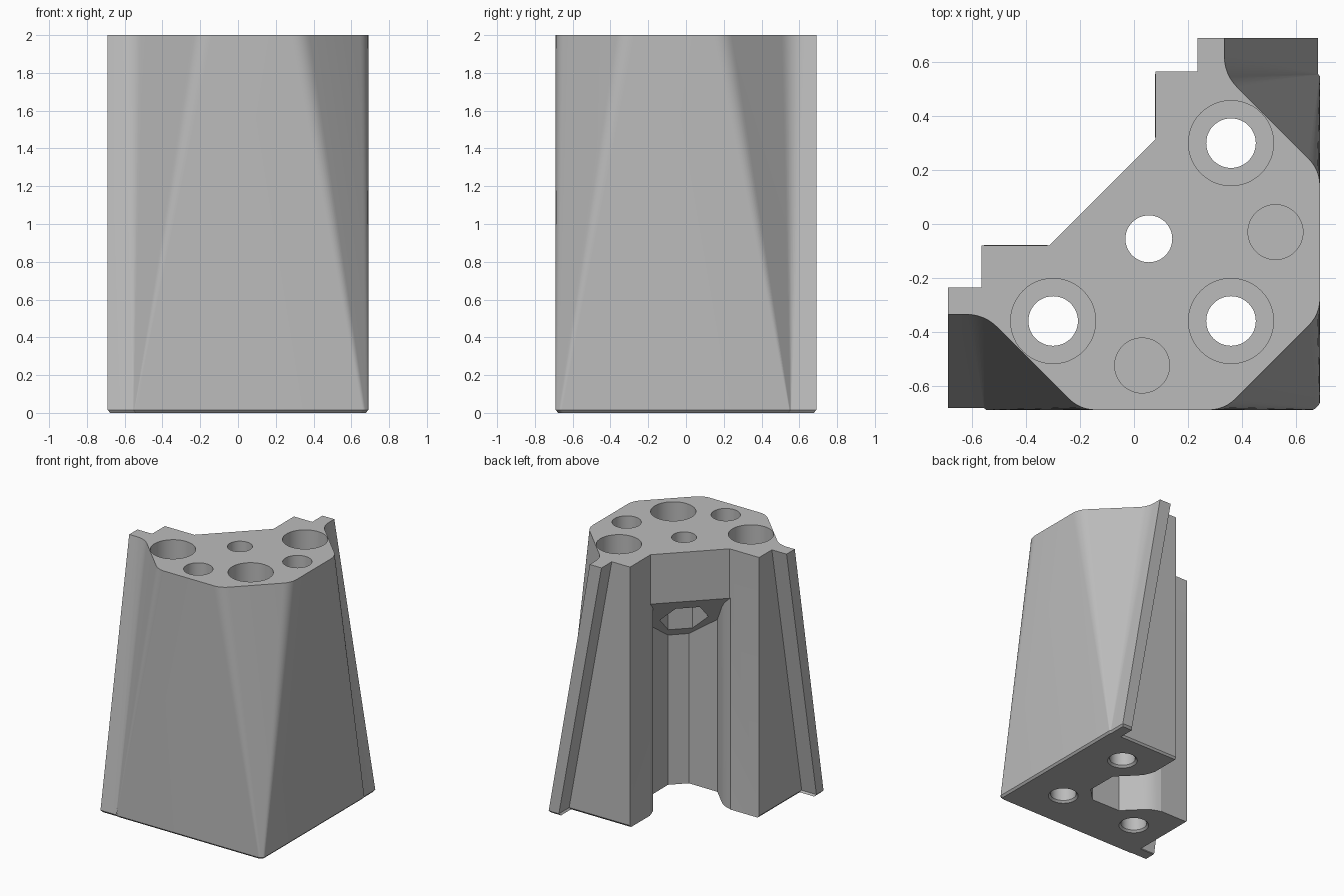
import bpy, bmesh, math
from mathutils import Vector

cube = bpy.data.objects.get("Cube")
if cube:
    bpy.data.objects.remove(cube, do_unlink=True)

grey = bpy.data.materials.new("plain grey")
grey.use_nodes = True
colour = (0.5, 0.5, 0.5, 1)
grey.diffuse_color = colour
grey.node_tree.nodes["Principled BSDF"].inputs["Base Color"].default_value = colour

HEIGHT = 2.0


def loft(name, rings):
    """Skin a stack of equal-length rings and cap both ends."""
    bm = bmesh.new()
    rows = [[bm.verts.new(p) for p in ring] for ring in rings]
    n = len(rows[0])
    for low, high in zip(rows, rows[1:]):
        for i in range(n):
            j = (i + 1) % n
            bm.faces.new((low[i], low[j], high[j], high[i]))
    bm.faces.new(rows[0][::-1])
    bm.faces.new(rows[-1])
    bmesh.ops.recalc_face_normals(bm, faces=bm.faces)
    mesh = bpy.data.meshes.new(name)
    bm.to_mesh(mesh)
    bm.free()
    mesh.materials.append(grey)
    ob = bpy.data.objects.new(name, mesh)
    bpy.context.collection.objects.link(ob)
    return ob


def lathe(name, x, y, profile, sides=48, turn=0.0):
    """Round (or hexagonal) cutter from (radius, height) pairs."""
    angles = [turn + math.tau * i / sides for i in range(sides)]
    return loft(name, [[(x + r * math.cos(a), y + r * math.sin(a), z) for a in angles]
                       for r, z in profile])


def rounded(corners, steps=6):
    """Outline from (x, y, rounding length) corners."""
    out = []
    for i, (x, y, length) in enumerate(corners):
        p = Vector((x, y))
        if not length:
            out.append(p)
            continue
        before = Vector(corners[i - 1][:2]) - p
        after = Vector(corners[(i + 1) % len(corners)][:2]) - p
        a, b = p + before.normalized() * length, p + after.normalized() * length
        for k in range(steps + 1):
            t = k / steps
            out.append(a * (1 - t) ** 2 + p * 2 * t * (1 - t) + b * t * t)
    return out


def section(t):
    """Body outline at height fraction t; corners are cut away towards the top."""
    s = 0.004 + 0.351 * t
    c = 0.02 + 0.335 * t
    lip = -0.6 + 0.365 * t
    e = 0.69
    half = [(-0.315, -0.08, 0), (-0.565, -0.08, 0), (-0.565, lip, 0), (-e, lip, 0),
            (-e, s - e, 0), (-0.555, s - e, min(0.07, s * 0.4)),
            (s - 0.555, -e, min(0.06, s * 0.4)), (e - c, -e, min(0.06, c * 0.45))]
    return rounded(half + [(-y, -x, r) for x, y, r in reversed(half)])


def ring(t, z, scale=1.0):
    return [(p.x * scale, p.y * scale, z) for p in section(t)]


# Tapered corner body with a small chamfer under the foot
EDGE = 0.015
body = loft("corner_foot_body", [ring(0, 0, 0.98), ring(EDGE / HEIGHT, EDGE), ring(1, HEIGHT)])

cutters = []

# Diagonal channel with a sloped ceiling, open to the inner corner
side = [(0.304, 0.074), (0.13, 0.245), (-0.05, 0.245), (-0.1, 0.251),
        (-0.14, 0.268), (-0.168, 0.283), (-0.3, 0.283)]
channel = side + [(u, -v) for u, v in reversed(side)]
h = math.sqrt(0.5)
cutters.append(loft("channel_cutter", [
    [((u + v) * h, (v - u) * h, -0.1) for u, v in channel],
    [((u + v) * h, (v - u) * h, 1.454 - u) for u, v in channel]]))

# Hexagonal nut pocket and the bolt hole above it
MID = 0.055
cutters.append(lathe("nut_pocket_cutter", MID, -MID, [(0.172, 1.0), (0.172, 1.7)],
                     sides=6, turn=math.pi / 4))
cutters.append(lathe("centre_hole_cutter", MID, -MID, [(0.087, 1.1), (0.087, 2.1)]))

# Counterbored screw holes
for x, y in ((0.36, 0.3), (0.36, -0.36), (-0.3, -0.36)):
    cutters.append(lathe("screw_hole_cutter", x, y, [
        (0.107, -0.05), (0.107, 0), (0.092, EDGE), (0.092, 0.25), (0.158, 0.25), (0.158, 2.1)]))

# Blind round sockets
for x, y in ((0.525, -0.03), (0.03, -0.525)):
    cutters.append(lathe("socket_cutter", x, y, [(0.102, 1.7), (0.102, 2.1)]))

# Cut everything out of the body
bpy.ops.object.select_all(action="DESELECT")
bpy.context.view_layer.objects.active = body
body.select_set(True)
for cutter in cutters:
    cutter.hide_render = True
    mod = body.modifiers.new("cut", "BOOLEAN")
    mod.operation = "DIFFERENCE"
    mod.solver = "EXACT"
    mod.object = cutter
    bpy.ops.object.modifier_apply(modifier=mod.name)
for cutter in cutters:
    bpy.data.objects.remove(cutter, do_unlink=True)

bpy.ops.object.shade_smooth_by_angle(angle=math.radians(25))
